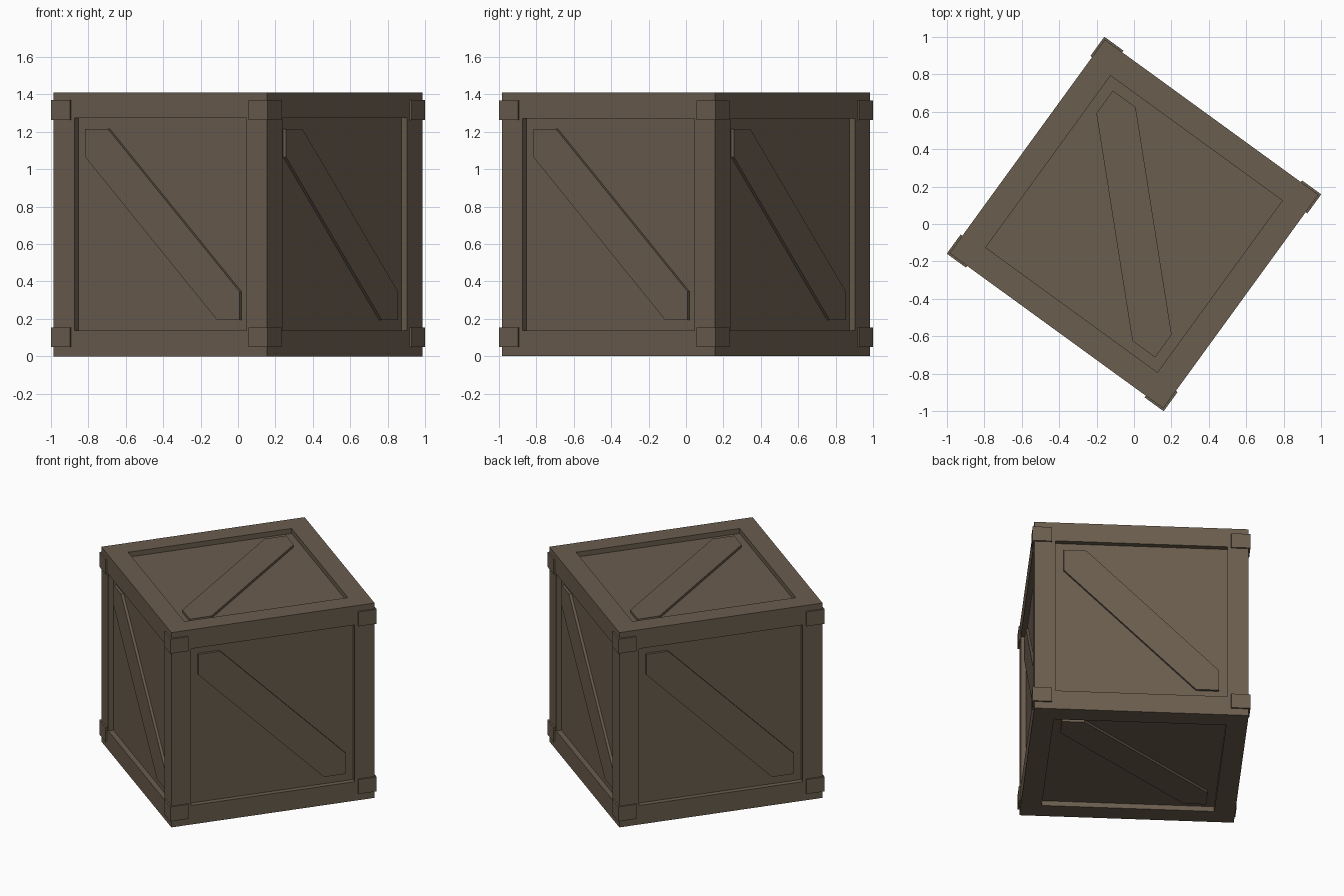
import bpy, bmesh, math
from mathutils import Vector, Matrix

HALF = 0.705      # half of the crate edge
OPEN = 0.51       # half of the panel opening
DEPTH = 0.036     # panel recess
BRACE = 0.018     # brace recess
CUT = 0.15        # brace corner offset along the opening
TURN = Matrix.Translation((0, 0, HALF)) @ Matrix.Rotation(math.radians(-36), 4, 'Z')

cube = bpy.data.objects.get("Cube")
if cube:
    bpy.data.objects.remove(cube, do_unlink=True)

wood = bpy.data.materials.new("dark brown wood")
wood.use_nodes = True
colour = (0.144, 0.109, 0.076, 1)
wood.diffuse_color = colour
wood.node_tree.nodes["Principled BSDF"].inputs["Base Color"].default_value = colour


def finish(bm, name):
    bmesh.ops.recalc_face_normals(bm, faces=bm.faces)
    mesh = bpy.data.meshes.new(name)
    bm.to_mesh(mesh)
    bm.free()
    mesh.materials.append(wood)
    obj = bpy.data.objects.new(name, mesh)
    obj.matrix_world = TURN
    bpy.context.collection.objects.link(obj)


# Crate body: each side is a frame around a sunken panel
bm = bmesh.new()
bmesh.ops.create_cube(bm, size=2 * HALF)
sides = list(bm.faces)
bmesh.ops.inset_individual(bm, faces=sides, thickness=HALF - OPEN)
for face in sides:
    walls = bmesh.ops.extrude_discrete_faces(bm, faces=[face])
    panel = walls["faces"][0]
    bmesh.ops.translate(bm, verts=panel.verts, vec=-panel.normal * DEPTH)
finish(bm, "crate_frame")

# Diagonal braces, upper left to lower right on every side
X, Y, Z = Vector((1, 0, 0)), Vector((0, 1, 0)), Vector((0, 0, 1))
braces = {"front": (X, Z), "left": (Y, Z), "back": (-X, Z),
          "right": (-Y, Z), "top": (X, Y), "bottom": (-X, Y)}
k = OPEN - CUT
outline = [(-OPEN, OPEN), (-k, OPEN), (OPEN, -k), (OPEN, -OPEN), (k, -OPEN), (-OPEN, k)]
for name, (u, v) in braces.items():
    n = u.cross(v)
    bm = bmesh.new()
    base = bm.faces.new([bm.verts.new(u * a + v * b + n * (HALF - DEPTH)) for a, b in outline])
    raised = bmesh.ops.extrude_face_region(bm, geom=[base])
    verts = [g for g in raised["geom"] if isinstance(g, bmesh.types.BMVert)]
    bmesh.ops.translate(bm, verts=verts, vec=n * (DEPTH - BRACE))
    finish(bm, name + "_brace")

# Corner blocks wrapping the upright edges, near top and bottom
SIZE, TALL, OUT = 0.126, 0.105, 0.716
for sx in (-1, 1):
    for sy in (-1, 1):
        for level, z in (("lower", -0.603), ("upper", 0.611)):
            bm = bmesh.new()
            bmesh.ops.create_cube(bm, size=1)
            bmesh.ops.scale(bm, verts=bm.verts, vec=(SIZE, SIZE, TALL))
            c = OUT - SIZE / 2
            bmesh.ops.translate(bm, verts=bm.verts, vec=(sx * c, sy * c, z))
            side = ("back" if sy > 0 else "front") + ("_left" if sx > 0 else "_right")
            finish(bm, f"{level}_{side}_corner_block")
